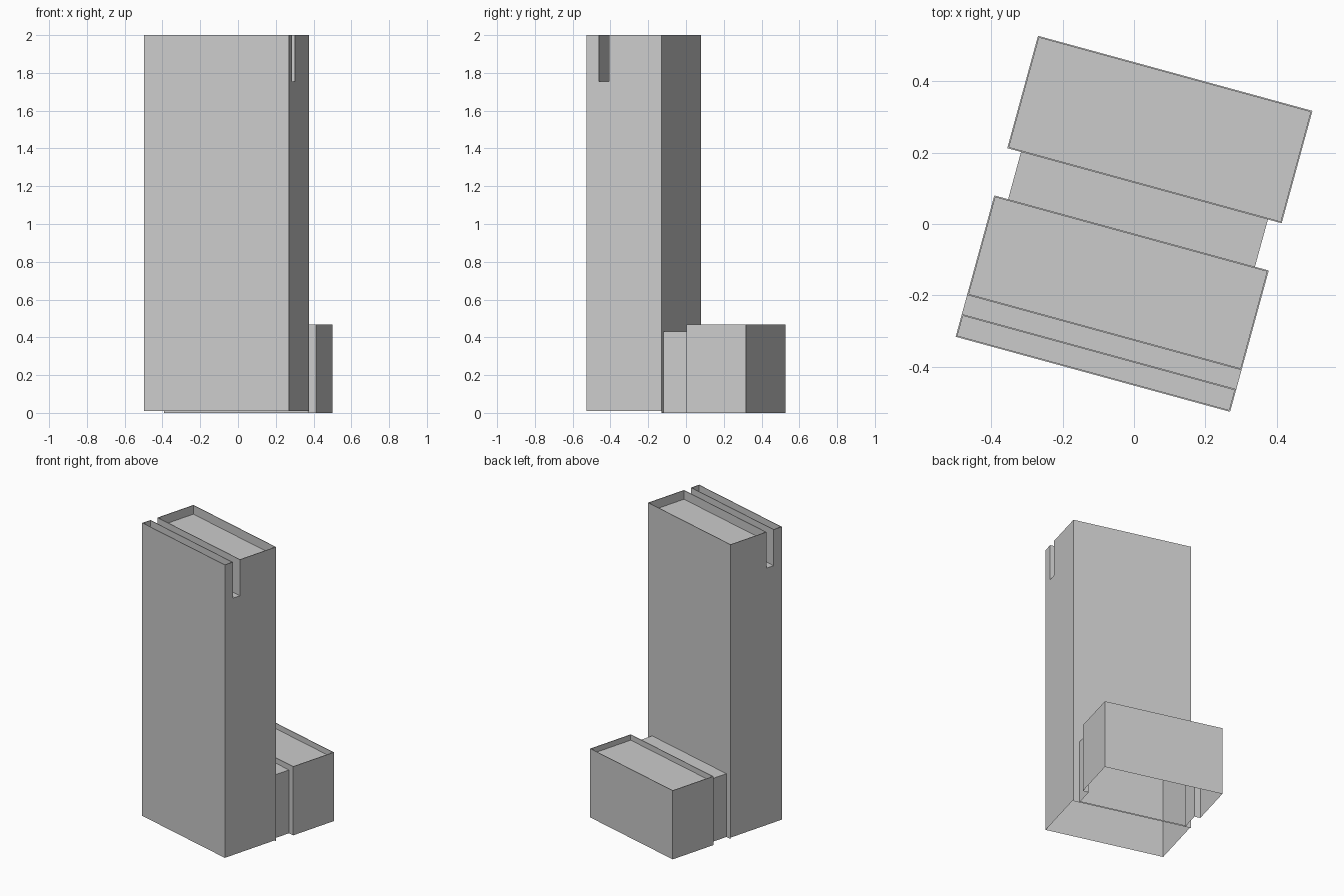
import bpy, bmesh, math
from mathutils import Matrix

cube = bpy.data.objects.get("Cube")
if cube:
    bpy.data.objects.remove(cube, do_unlink=True)

grey = bpy.data.materials.new("light_grey")
grey.use_nodes = True
colour = (0.6, 0.6, 0.6, 1)
grey.diffuse_color = colour
grey.node_tree.nodes["Principled BSDF"].inputs["Base Color"].default_value = colour

TURN = Matrix.Rotation(math.radians(-15.3), 3, 'Z')
HALF = 0.398        # half width of tower and annex
LINK = 0.358        # half width of connector and its doorways
LINK_TOP = 0.43
TOWER_BACK, ANNEX_FRONT = -0.026, 0.111


def add_face(bm, points):
    return bm.faces.new([bm.verts.new(p) for p in points])


def finish(name, bm):
    """Weld, turn to the street angle and make the object."""
    bmesh.ops.remove_doubles(bm, verts=bm.verts[:], dist=0.0005)
    bmesh.ops.rotate(bm, verts=bm.verts[:], cent=(0, 0, 0), matrix=TURN)
    mesh = bpy.data.meshes.new(name)
    bm.to_mesh(mesh)
    bm.free()
    mesh.materials.append(grey)
    bpy.context.collection.objects.link(bpy.data.objects.new(name, mesh))


def extrude_profile(bm, profile, half, skip=(), caps=True):
    """Sweep an open side profile (y, z) across the width; returns the strips."""
    strips = []
    for i, (a, b) in enumerate(zip(profile, profile[1:])):
        if i not in skip:
            strips.append(add_face(bm, [(-half, *a), (-half, *b), (half, *b), (half, *a)]))
    if caps:
        add_face(bm, [(half, *p) for p in profile])
        add_face(bm, [(-half, *p) for p in reversed(profile)])
    return strips


def doorway_wall(bm, y, top, front):
    """Wall with a wide opening where the connector joins."""
    outline = [(-HALF, 0), (-HALF, top), (HALF, top), (HALF, 0),
               (LINK, 0), (LINK, LINK_TOP), (-LINK, LINK_TOP), (-LINK, 0)]
    if front:
        outline.reverse()
    add_face(bm, [(x, y, z) for x, z in outline])


def sink_roofs(bm, strips, top, depth):
    """Thin parapets around every roof at full height."""
    roofs = [f for f in strips if all(abs(v.co.z - top) < 0.001 for v in f.verts)]
    for f in roofs:
        f.normal_update()
    bmesh.ops.inset_individual(bm, faces=roofs, thickness=0.006, depth=0)
    for f in roofs:
        f.normal_update()
        inner = bmesh.ops.extrude_discrete_faces(bm, faces=[f])["faces"]
        verts = {v for g in inner for v in g.verts}
        bmesh.ops.translate(bm, verts=list(verts), vec=(0, 0, -depth))


# Tower: hollow shell with a slot cut across the top
bm = bmesh.new()
top, base, slot = 2.0, 0.01, 1.755
profile = [(TOWER_BACK, base), (TOWER_BACK, top), (-0.315, top), (-0.315, slot),
           (-0.37, slot), (-0.37, top), (-0.436, top), (-0.436, base)]
strips = extrude_profile(bm, profile, HALF, skip=(0,))
sink_roofs(bm, strips, top, 0.06)
doorway_wall(bm, TOWER_BACK, top, front=False)
finish("tower", bm)

# Low sill across the tower doorway
bm = bmesh.new()
extrude_profile(bm, [(TOWER_BACK, 0), (TOWER_BACK, base)], LINK, caps=False)
finish("doorway_sill", bm)

# Annex: low hollow block behind the tower
bm = bmesh.new()
top = 0.467
profile = [(0.437, 0), (0.437, top), (ANNEX_FRONT, top), (ANNEX_FRONT, 0)]
strips = extrude_profile(bm, profile, HALF, skip=(2,))
sink_roofs(bm, strips, top, top - LINK_TOP)
doorway_wall(bm, ANNEX_FRONT, top, front=True)
finish("annex", bm)

# Connector: narrow passage, open at both ends
bm = bmesh.new()
profile = [(ANNEX_FRONT, 0), (ANNEX_FRONT, LINK_TOP), (TOWER_BACK, LINK_TOP), (TOWER_BACK, 0)]
extrude_profile(bm, profile, LINK, skip=(0, 2))
finish("connector", bm)
